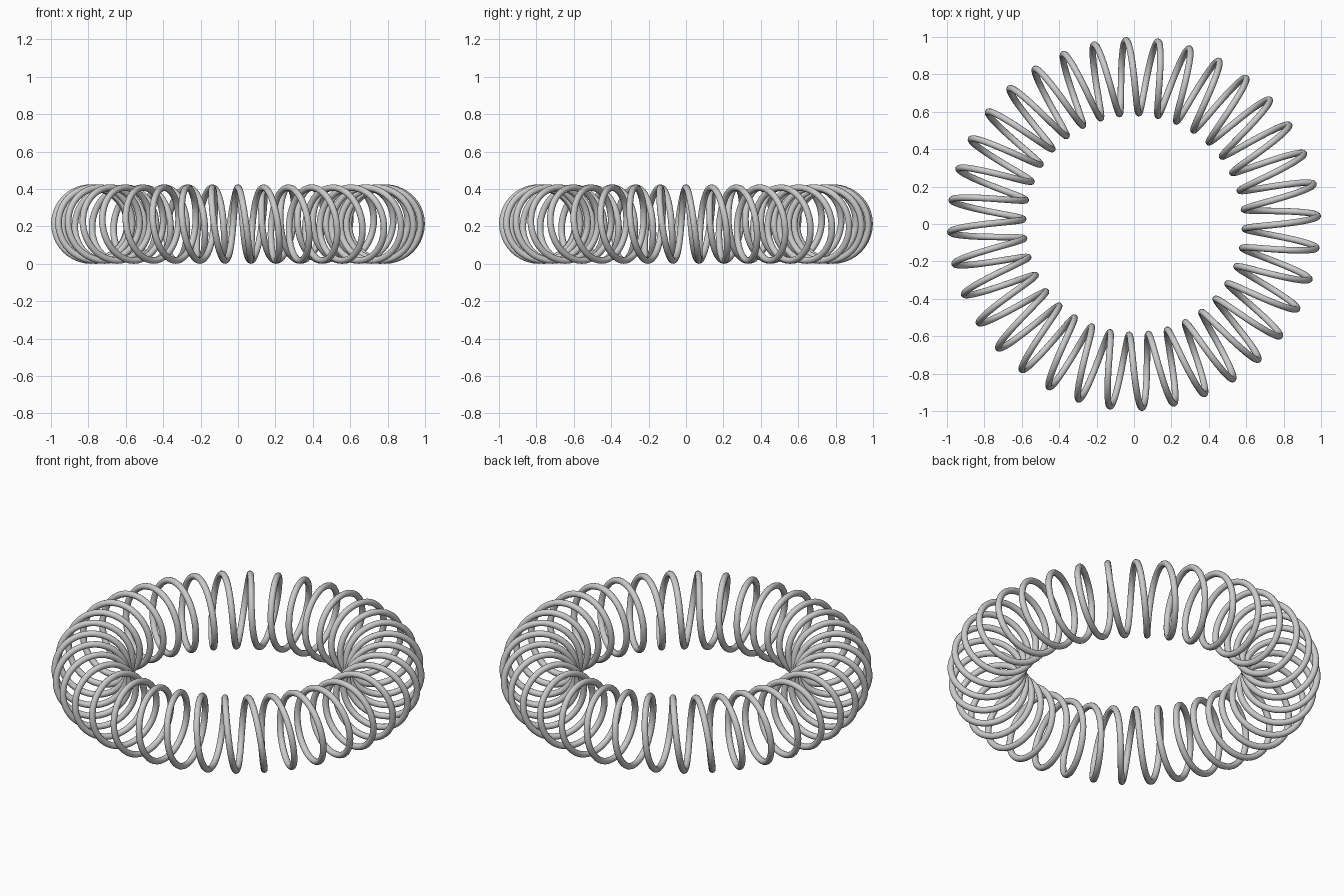
import bpy
from math import sin, cos, pi

if "Cube" in bpy.data.objects:
    bpy.data.objects.remove(bpy.data.objects["Cube"])

RING = 0.788      # radius of the ring the coil is wound around
COIL = 0.195      # radius of each turn
WIRE = 0.0175     # wire radius
TURNS = 36
STEPS = 40        # path points per turn

# Closed helical path around a torus
curve = bpy.data.curves.new("coil_spring", 'CURVE')
curve.dimensions = '3D'
curve.bevel_depth = WIRE
curve.bevel_resolution = 4
count = TURNS * STEPS
path = curve.splines.new('POLY')
path.points.add(count - 1)
path.use_cyclic_u = True
path.use_smooth = True
for i, point in enumerate(path.points):
    u = 2 * pi * i / count
    rho = RING + COIL * sin(TURNS * u)
    z = COIL + WIRE + COIL * cos(TURNS * u)
    point.co = (rho * cos(u), rho * sin(u), z, 1)

# Turn the wire into a smooth mesh
spring = bpy.data.objects.new("coil_spring", curve)
bpy.context.collection.objects.link(spring)
bpy.context.view_layer.objects.active = spring
spring.select_set(True)
bpy.ops.object.convert(target='MESH')
bpy.ops.object.shade_smooth()
